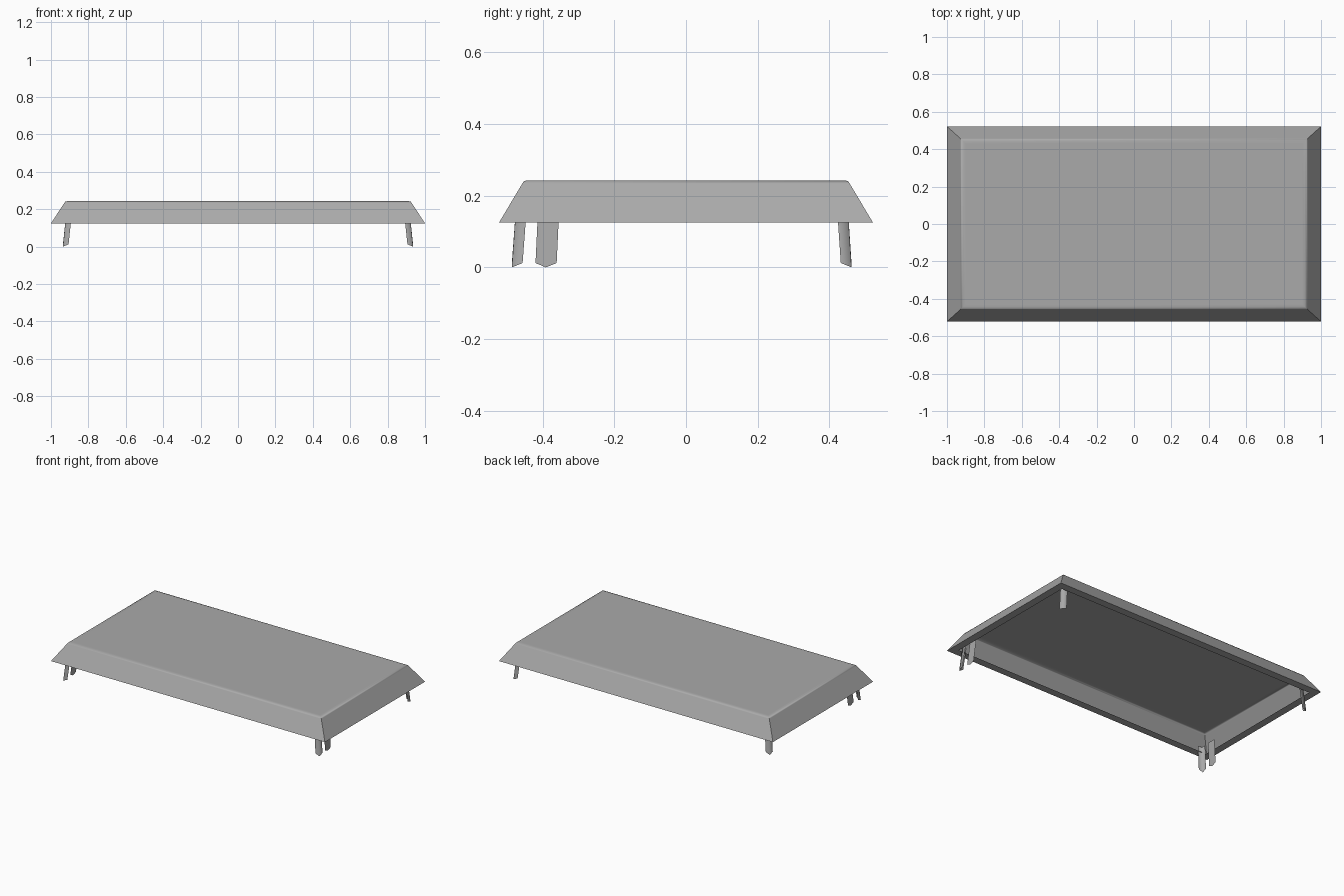
import bpy, bmesh, math

if "Cube" in bpy.data.objects:
    bpy.data.objects.remove(bpy.data.objects["Cube"])

grey = bpy.data.materials.new("dark_grey")
grey.diffuse_color = (0.4, 0.4, 0.4, 1)
grey.use_nodes = True
grey.node_tree.nodes["Principled BSDF"].inputs["Base Color"].default_value = grey.diffuse_color


def make_object(name, bm, angle):
    bmesh.ops.recalc_face_normals(bm, faces=bm.faces)
    mesh = bpy.data.meshes.new(name)
    bm.to_mesh(mesh)
    bm.free()
    mesh.materials.append(grey)
    obj = bpy.data.objects.new(name, mesh)
    bpy.context.collection.objects.link(obj)
    bpy.ops.object.select_all(action='DESELECT')
    obj.select_set(True)
    bpy.context.view_layer.objects.active = obj
    bpy.ops.object.shade_smooth_by_angle(angle=math.radians(angle))
    return obj


def rect_loft(name, rings, cap):
    """Skin a stack of rectangles (half x, half y, z)."""
    bm = bmesh.new()
    loops = [[bm.verts.new((sx * x, sy * y, z))
              for sx, sy in ((-1, -1), (1, -1), (1, 1), (-1, 1))]
             for x, y, z in rings]
    for a, b in zip(loops, loops[1:]):
        for i in range(4):
            j = (i + 1) % 4
            bm.faces.new((a[i], a[j], b[j], b[i]))
    if cap:
        bm.faces.new(loops[-1])
    return make_object(name, bm, 50)


def leg(name, top, bottom):
    """Thin strip with a pointed foot; three (x, y) points at each end."""
    bm = bmesh.new()
    up = [bm.verts.new((x, y, 0.16)) for x, y in top]
    low = [bm.verts.new((x, y, z)) for (x, y), z in zip(bottom, (0.012, 0, 0.012))]
    for i in range(2):
        bm.faces.new((up[i], up[i + 1], low[i + 1], low[i]))
    return make_object(name, bm, 100)


# Hollow sloped cover; extra rings keep the softened top edge narrow
rect_loft("cover", [(1.0, 0.522, 0.125), (0.9278, 0.4565, 0.2342),
                    (0.924, 0.453, 0.24), (0.914, 0.443, 0.243),
                    (0.9, 0.429, 0.243)], True)

# Narrow lip turned inwards under the cover
rect_loft("bottom_lip", [(1.0, 0.522, 0.125), (0.95, 0.472, 0.125)], False)

W = 0.03   # width of each half of a leg
for s, side in ((-1, "left"), (1, "right")):
    # Folded, splayed corner legs
    for f, end, yt, yb in ((-1, "front", 0.475, 0.486), (1, "back", 0.452, 0.462)):
        xt, xb = 0.92, 0.936
        leg(f"{end}_{side}_leg",
            [(s * (xt - W), f * yt), (s * xt, f * yt), (s * xt, f * (yt - W))],
            [(s * (xb - W), f * yb), (s * xb, f * yb), (s * xb, f * (yb - W))])
    # Flat side legs beside the front corners
    leg(f"{side}_side_leg",
        [(s * 0.915, y) for y in (-0.413, -0.384, -0.354)],
        [(s * 0.93, y) for y in (-0.42, -0.391, -0.361)])
